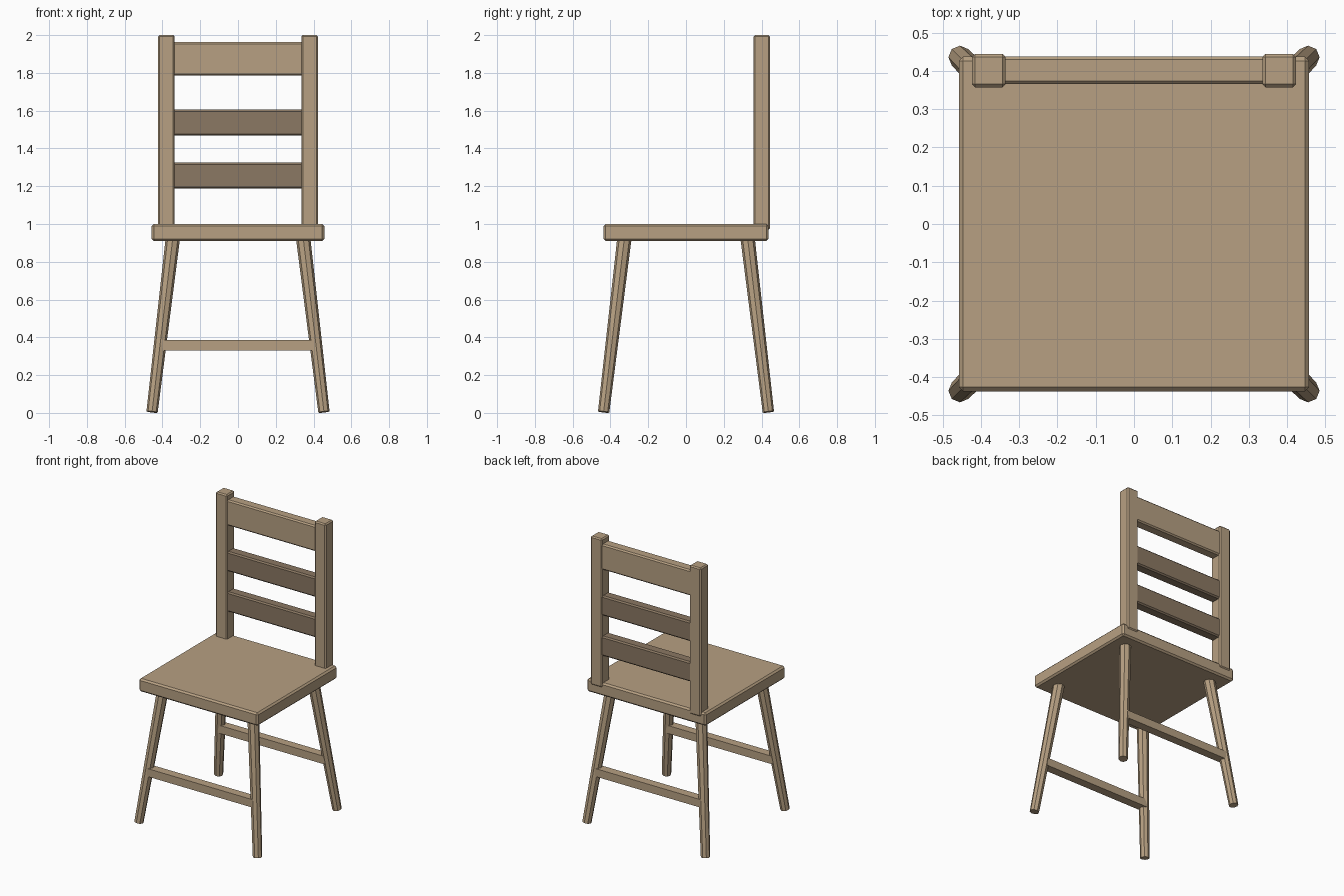
import bpy, bmesh
from mathutils import Vector, Matrix

if "Cube" in bpy.data.objects:
    bpy.data.objects.remove(bpy.data.objects["Cube"])


def material(name, rgb):
    m = bpy.data.materials.new(name)
    m.diffuse_color = (*rgb, 1)
    m.use_nodes = True
    m.node_tree.nodes["Principled BSDF"].inputs["Base Color"].default_value = m.diffuse_color
    return m


WOOD = material("light_wood", (0.474, 0.352, 0.224))
DARK = material("dark_wood", (0.258, 0.188, 0.125))


def add_object(name, bm, mat):
    bmesh.ops.recalc_face_normals(bm, faces=bm.faces)
    mesh = bpy.data.meshes.new(name)
    bm.to_mesh(mesh)
    bm.free()
    mesh.materials.append(mat)
    ob = bpy.data.objects.new(name, mesh)
    bpy.context.collection.objects.link(ob)
    return ob


def box(name, lo, hi, mat=WOOD, bevel=0.01):
    lo, hi = Vector(lo), Vector(hi)
    bm = bmesh.new()
    bmesh.ops.create_cube(bm, size=1, matrix=Matrix.Translation((lo + hi) / 2)
                          @ Matrix.Diagonal((*(hi - lo), 1)))
    if bevel:
        bmesh.ops.bevel(bm, geom=bm.edges[:], offset=bevel, segments=1,
                        profile=0.5, affect='EDGES')
    return add_object(name, bm, mat)


def leg(name, sx, sy):
    # tapered octagonal leg, splayed outwards
    top, foot = Vector((0.345, 0.326, 0.925)), Vector((0.455, 0.436, 0.005))
    axis = top - foot
    rot = Vector((0, 0, 1)).rotation_difference(axis).to_matrix().to_4x4()
    bm = bmesh.new()
    bmesh.ops.create_cone(bm, cap_ends=True, segments=8, radius1=0.03,
                          radius2=0.038, depth=axis.length,
                          matrix=Matrix.Translation((top + foot) / 2) @ rot)
    bmesh.ops.scale(bm, vec=(sx, sy, 1), verts=bm.verts)
    return add_object(name, bm, WOOD)


# Seat
box("seat", (-0.457, -0.437, 0.91), (0.457, 0.437, 1.0), bevel=0.011)

# Legs and stretchers
for sy, end in ((-1, "front"), (1, "back")):
    for sx, side in ((-1, "left"), (1, "right")):
        leg(f"{end}_leg_{side}", sx, sy)
    y = sy * 0.393
    box(f"{end}_stretcher", (-0.41, y - 0.03, 0.33), (0.41, y + 0.03, 0.385),
        bevel=0)

# Back posts
for sx, side in ((-1, "left"), (1, "right")):
    cx = sx * 0.379
    box(f"back_post_{side}", (cx - 0.044, 0.357, 0.97),
        (cx + 0.044, 0.444, 2.0), bevel=0.008)

# Top rail and two darker slats
for name, z0, z1, mat in (("top_rail", 1.785, 1.963, WOOD),
                          ("upper_slat", 1.468, 1.605, DARK),
                          ("lower_slat", 1.188, 1.325, DARK)):
    box(name, (-0.35, 0.365, z0), (0.35, 0.438, z1), mat, bevel=0.009)
